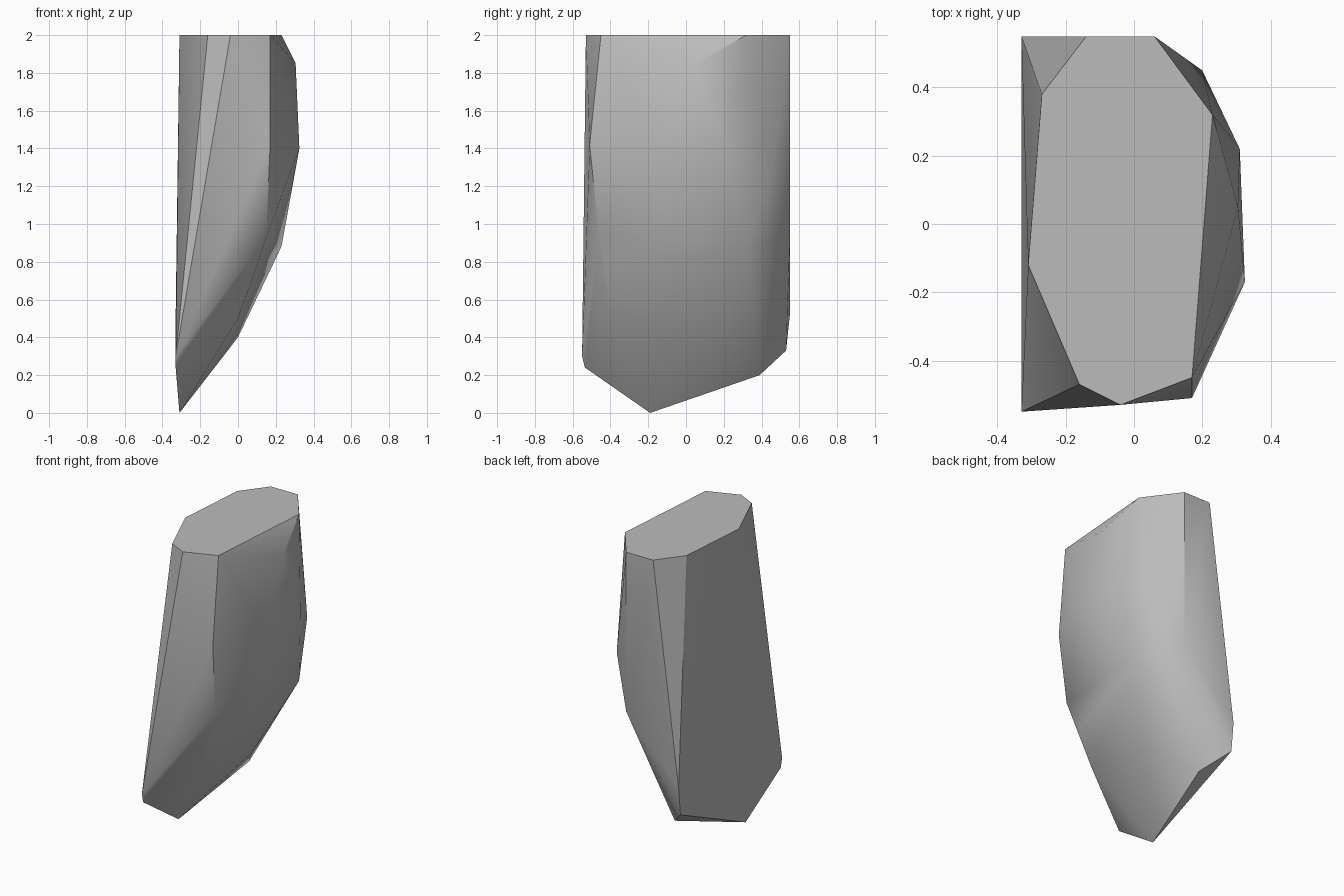
import bpy
import bmesh
import math
from mathutils import Vector

default_cube = bpy.data.objects.get("Cube")
if default_cube:
    bpy.data.objects.remove(default_cube, do_unlink=True)


def make_material(name, colour):
    """Plain single-colour material for viewport and render."""
    material = bpy.data.materials.new(name)
    material.use_nodes = True
    material.diffuse_color = colour
    material.node_tree.nodes["Principled BSDF"].inputs["Base Color"].default_value = colour
    return material


def hull_object(name, corner_groups, material):
    """Wrap a convex skin around all corners and merge its coplanar facets."""
    bm = bmesh.new()
    for group in corner_groups:
        for corner in group:
            bm.verts.new(Vector(corner))
    result = bmesh.ops.convex_hull(bm, input=bm.verts[:])
    unused = set(result["geom_interior"]) | set(result["geom_unused"])
    loose = [item for item in unused if isinstance(item, bmesh.types.BMVert) and not item.link_faces]
    bmesh.ops.delete(bm, geom=loose, context="VERTS")
    bmesh.ops.dissolve_limit(bm, angle_limit=math.radians(1), verts=bm.verts[:], edges=bm.edges[:])
    bmesh.ops.recalc_face_normals(bm, faces=bm.faces[:])
    mesh = bpy.data.meshes.new(name)
    bm.to_mesh(mesh)
    bm.free()
    mesh.materials.append(material)
    stone = bpy.data.objects.new(name, mesh)
    bpy.context.collection.objects.link(stone)
    return stone


# Flat cut top, listed as an outline around the stone
top_outline = [(-.14, .55), (.06, .55), (.23, .32), (.17, -.45),
               (-.04, -.53), (-.16, -.47), (-.31, -.12), (-.27, .38)]
top = [(x, y, 2) for x, y in top_outline]

# Bulging left flank, from the shoulder down to the undercut
flank = [(.305, .05, 1.85), (.325, -.17, 1.4), (.31, .22, 1.4),
         (.2, .45, 1.25), (.23, .32, .88), (0, .14, .4)]

# Front ridge and back ridge
front_ridge = [(.17, -.51, 1.42), (.15, -.46, .93), (.09, -.43, .75), (0, -.4, .5)]
back_ridge = [(.06, .55, .93)]

# Pointed foot along the flat right side
foot = [(-.33, -.55, .3), (-.33, -.535, .24), (-.31, -.19, 0),
        (-.19, .39, .2), (-.33, .53, .33), (-.33, .55, .52)]

grey = make_material("stone grey", (.5, .5, .5, 1))
stone = hull_object("stone_block", [top, flank, front_ridge, back_ridge, foot], grey)

# Soft flank with crisp main edges
bpy.ops.object.select_all(action="DESELECT")
stone.select_set(True)
bpy.context.view_layer.objects.active = stone
bpy.ops.object.shade_smooth_by_angle(angle=math.radians(30))
